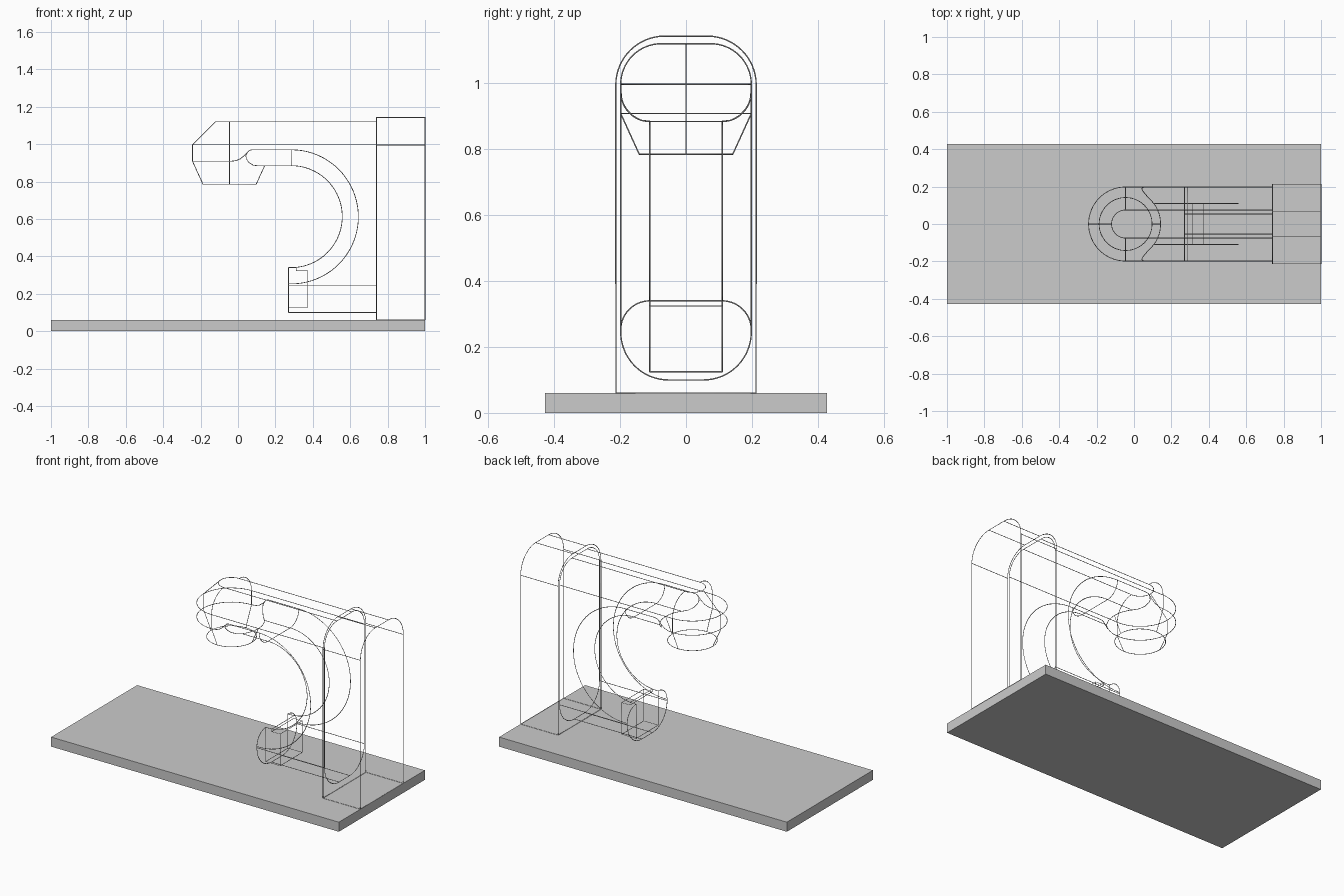
import bpy
from math import sin, cos, radians

R = 0.002            # wire radius
HX = -0.045          # head axis


def arc(cx, cy, r, a0, a1, n=16):
    return [(cx + r * cos(radians(a0 + (a1 - a0) * i / n)),
             cy + r * sin(radians(a0 + (a1 - a0) * i / n))) for i in range(n + 1)]


def at_x(x, pts):
    return [(x, a, b) for a, b in pts]


def at_y(y, pts):
    return [(a, y, b) for a, b in pts]


def at_z(z, pts):
    return [(a, b, z) for a, b in pts]


def both(*paths):
    """Each path plus its mirror image across y = 0."""
    return [[(x, s * y, z) for x, y, z in p] for p in paths for s in (1, -1)]


def line_x(y, z, x0, x1):
    return [(x0, y, z), (x1, y, z)]


def wires(name, paths, closed=()):
    cu = bpy.data.curves.new(name, 'CURVE')
    cu.dimensions = '3D'
    cu.bevel_depth = R
    cu.bevel_resolution = 0
    cu.use_fill_caps = True
    for group, cyc in ((paths, False), (closed, True)):
        for p in group:
            s = cu.splines.new('POLY')
            s.points.add(len(p) - 1)
            for pt, co in zip(s.points, p):
                pt.co = (*co, 1)
            s.use_cyclic_u = cyc
    ob = bpy.data.objects.new(name, cu)
    bpy.context.collection.objects.link(ob)


# solid base plate
bpy.ops.mesh.primitive_cube_add(size=1, location=(0, 0, 0.03))
base = bpy.context.object
base.name = "base_plate"
base.scale = (2, 0.854, 0.06)

# upright column outline
col = [(0.213, 0.06)] + arc(0.065, 0.995, 0.148, 0, 90) \
    + arc(-0.065, 0.995, 0.148, 90, 180) + [(-0.213, 0.06)]
wires("column_outline",
      both(line_x(0.213, 0.06, 0.74, 1), line_x(0.213, 0.995, 0.74, 1),
           line_x(0.065, 1.143, 0.74, 1)),
      [at_x(0.74, col), at_x(1.0, col)])

# body outline where it meets the column
body = arc(0.075, 0.997, 0.123, 0, 90) + arc(-0.075, 0.997, 0.123, 90, 180) \
    + arc(-0.053, 0.245, 0.145, 180, 270) + arc(0.053, 0.245, 0.145, 270, 360)
wires("body_outline", [], [at_x(0.74, body)])

# rounded throat opening
wires("throat_outline", both(
    at_y(0.11, arc(0.285, 0.6125, 0.2725, 90, -90, 40) + [(0.27, 0.34)]),
    at_y(0.198, arc(0.285, 0.6115, 0.3585, 90, -90, 40) + [(0.27, 0.253)])))

# lower free arm
half_end = arc(0.053, 0.245, 0.145, -90, 0) + arc(0.11, 0.252, 0.088, 0, 90)
wires("free_arm_outline",
      both(line_x(0.053, 0.10, 0.27, 0.74), line_x(0.198, 0.245, 0.27, 0.74),
           at_x(0.27, half_end))
      + [[(0.27, -0.053, 0.10), (0.27, 0.053, 0.10)]])

# bobbin recess in the end of the free arm
step = [(0.27, 0.34), (0.312, 0.34), (0.312, 0.324), (0.37, 0.324),
        (0.37, 0.125), (0.27, 0.125)]
wires("bobbin_recess_outline",
      [[(x, -0.11, z), (x, 0.11, z)] for x, z in step[1:]],
      both(at_y(0.11, step)))

# upper arm
wires("upper_arm_outline",
      both(line_x(0.075, 1.12, HX, 0.74), line_x(0.198, 0.997, HX, 0.74),
           line_x(0.198, 0.97, 0.075, 0.285), line_x(0.11, 0.884, 0.104, 0.285),
           at_x(0.285, arc(0.11, 0.971, 0.087, -90, 0)))
      + [[(0.285, -0.11, 0.884), (0.285, 0.11, 0.884)]])

# rounded head and its tapered lower part
seam = [(-0.12, 1.12), (-0.243, 0.997), (-0.243, 0.908), (-0.187, 0.785)]
side = arc(0.075, 0.997, 0.123, 90, 0) + [(0.198, 0.908), (0.142, 0.785)]
wires("head_outline",
      [at_z(z, arc(HX, 0, r, 90, 270, 32))
       for z, r in ((1.12, 0.075), (0.997, 0.198), (0.908, 0.198))]
      + [at_y(0, seam), [(0.097, 0, 0.785), (0.142, 0, 0.884)]]
      + both(at_x(HX, side)),
      [at_z(0.785, arc(HX, 0, 0.142, 0, 348.75, 31))])

# blend line between head and arm underside
wires("head_blend_outline",
      [at_z(0.884, arc(HX, 0, 0.187, -36, 36))]
      + both([(0.106, 0.11, 0.884), (0.08, 0.138, 0.888), (0.058, 0.162, 0.902),
              (0.045, 0.18, 0.921), (0.042, 0.19, 0.938), (0.05, 0.196, 0.955),
              (0.06, 0.198, 0.966), (0.075, 0.198, 0.97)],
             [(0.06, 0.198, 0.966), (0.035, 0.198, 0.94), (0.01, 0.198, 0.92),
              (-0.015, 0.198, 0.911), (HX, 0.198, 0.908)]))
